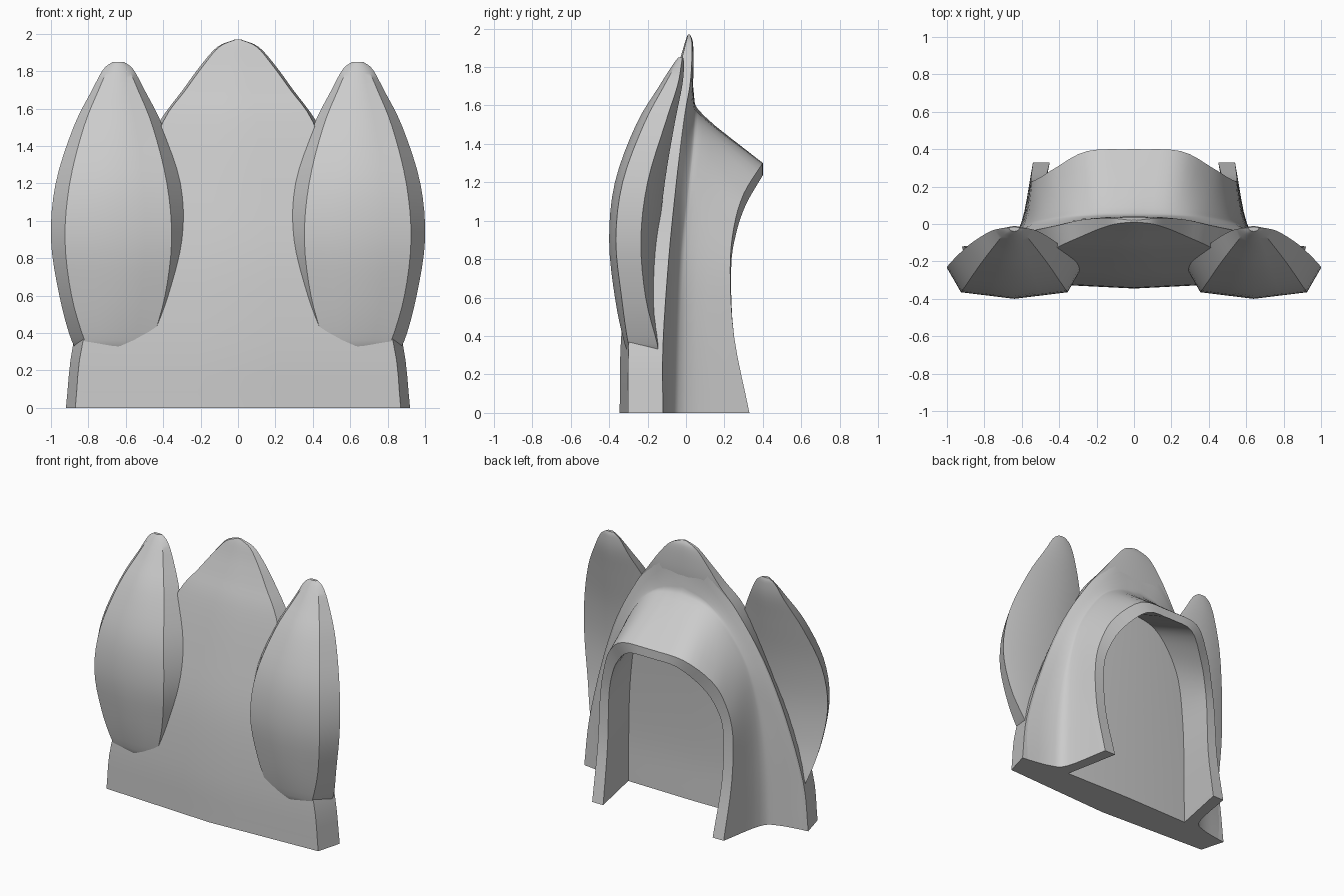
import bpy
import bmesh
from math import radians
from mathutils import Vector

cube = bpy.data.objects.get("Cube")
if cube:
    bpy.data.objects.remove(cube)

grey = bpy.data.materials.new("plain grey")
grey.use_nodes = True
grey.diffuse_color = (0.6, 0.6, 0.6, 1)
grey.node_tree.nodes["Principled BSDF"].inputs["Base Color"].default_value = (0.6, 0.6, 0.6, 1)


def smooth(rows, steps):
    """Resample rows of numbers along a Catmull-Rom spline."""
    rows = [Vector(r) for r in rows]
    out = []
    for i in range(len(rows) - 1):
        b, c = rows[i], rows[i + 1]
        a = rows[i - 1] if i else b * 2 - c
        d = rows[i + 2] if i + 2 < len(rows) else c * 2 - b
        for k in range(steps):
            t = k / steps
            out.append(b + (c - a) * t / 2 + (a * 2 - b * 5 + c * 4 - d) * t * t / 2
                       + (b * 3 - a - c * 3 + d) * t ** 3 / 2)
    return out + [rows[-1]]


def loft(name, rings):
    """Skin closed rings in order and cap both ends."""
    bm = bmesh.new()
    vs = [[bm.verts.new(p) for p in ring] for ring in rings]
    n = len(vs[0])
    for lo, hi in zip(vs, vs[1:]):
        for i in range(n):
            j = (i + 1) % n
            bm.faces.new((lo[i], lo[j], hi[j], hi[i]))
    bm.faces.new(vs[0])
    bm.faces.new(vs[-1])
    bmesh.ops.triangulate(bm, faces=[f for f in bm.faces if len(f.verts) > 4])
    bmesh.ops.recalc_face_normals(bm, faces=bm.faces)
    mesh = bpy.data.meshes.new(name)
    bm.to_mesh(mesh)
    bm.free()
    mesh.materials.append(grey)
    obj = bpy.data.objects.new(name, mesh)
    bpy.context.collection.objects.link(obj)
    bpy.ops.object.select_all(action='DESELECT')
    obj.select_set(True)
    bpy.context.view_layer.objects.active = obj
    bpy.ops.object.shade_smooth_by_angle(angle=radians(32))
    return obj


# Front plate rows: height, back half width, front half width, front y, back y
plate = [(0, .92, .87, -.345, -.12), (.35, .88, .83, -.34, -.12),
         (.8, .76, .68, -.30, -.09), (1.2, .61, .52, -.22, -.05),
         (1.53, .42, .40, -.14, -.01), (1.7, .295, .28, -.08, .02),
         (1.83, .2, .185, -.035, .03), (1.93, .11, .1, -.005, .03),
         (1.97, .015, .01, .01, .02)]
rings = []
for z, w, fw, f, b in smooth(plate, 4):
    bulge = .05 * w
    half = [(fw * t, f + .05 * fw * t) for t in (.25, .5, .75, 1)]
    half += [(w, b), (w * .6, b + bulge * .8)]
    pts = [(0, f)] + half + [(0, b + bulge)] + [(-x, y) for x, y in reversed(half)]
    rings.append([(x, y, z) for x, y in pts])
loft("front_plate", rings)

# Rear arch: half outlines running from the floor up to the crown
plate_edge = [(.90, -.12, 0), (.87, -.12, .35), (.75, -.09, .8), (.6, -.05, 1.2),
              (.42, -.01, 1.53), (.2, .03, 1.8), (0, .03, 1.93)]
fillet = [(.70, -.08, 0), (.69, -.07, .4), (.62, -.04, .82), (.53, 0, 1.15),
          (.38, .03, 1.42), (.2, .04, 1.6), (0, .04, 1.67)]
root = [(.605, 0, 0), (.6, 0, .45), (.57, .02, .85), (.5, .05, 1.16),
        (.36, .08, 1.4), (.2, .09, 1.52), (0, .09, 1.55)]
rim = [(.54, .33, 0), (.55, .25, .4), (.545, .23, .75), (.5, .25, .97),
       (.42, .30, 1.14), (.25, .39, 1.285), (0, .40, 1.3)]
inner_rim = [(.45, .33, 0), (.47, .25, .4), (.47, .235, .75), (.43, .26, .93),
             (.35, .31, 1.08), (.2, .39, 1.22), (0, .40, 1.235)]
inner_root = [(.54, -.12, 0), (.53, -.1, .45), (.5, -.07, .8), (.44, -.05, 1.1),
              (.32, -.03, 1.3), (.18, -.02, 1.42), (0, -.02, 1.46)]


def arch(half):
    curve = smooth(half, 4)
    return curve + [Vector((-p.x, p.y, p.z)) for p in reversed(curve[:-1])]


outer = [arch(h) for h in (plate_edge, fillet, root, rim)]
inner = [arch(h) for h in (inner_rim, inner_root)]
sections = [smooth(four, 4) + list(two) for four, two in zip(zip(*outer), zip(*inner))]
loft("rear_arch", sections)

# Side petals: height, half width, front edge half width, ridge y, front edge y, side y, back y
petal = [(.30, .2, .14, -.29, -.27, -.15, -.1), (.36, .25, .18, -.32, -.30, -.15, -.1),
         (.6, .315, .25, -.37, -.335, -.21, -.13), (.9, .36, .285, -.40, -.365, -.235, -.14),
         (1.2, .335, .26, -.37, -.33, -.2, -.11), (1.5, .24, .185, -.26, -.22, -.11, -.06),
         (1.7, .14, .105, -.14, -.115, -.045, -.02), (1.81, .08, .055, -.07, -.055, -.025, -.01),
         (1.85, .03, .02, -.04, -.035, -.02, -.015)]
for side, label in ((1, "left"), (-1, "right")):
    rings = []
    for z, a, c, ridge, front, edge, back in smooth(petal, 4):
        mid = (ridge + front) / 2
        pts = [(a, edge), (c, front), (c / 2, mid), (0, ridge), (-c / 2, mid),
               (-c, front), (-a, edge), (0, back)]
        rings.append([(side * (.64 + x), y, z) for x, y in pts])
    loft(label + "_petal", rings)
